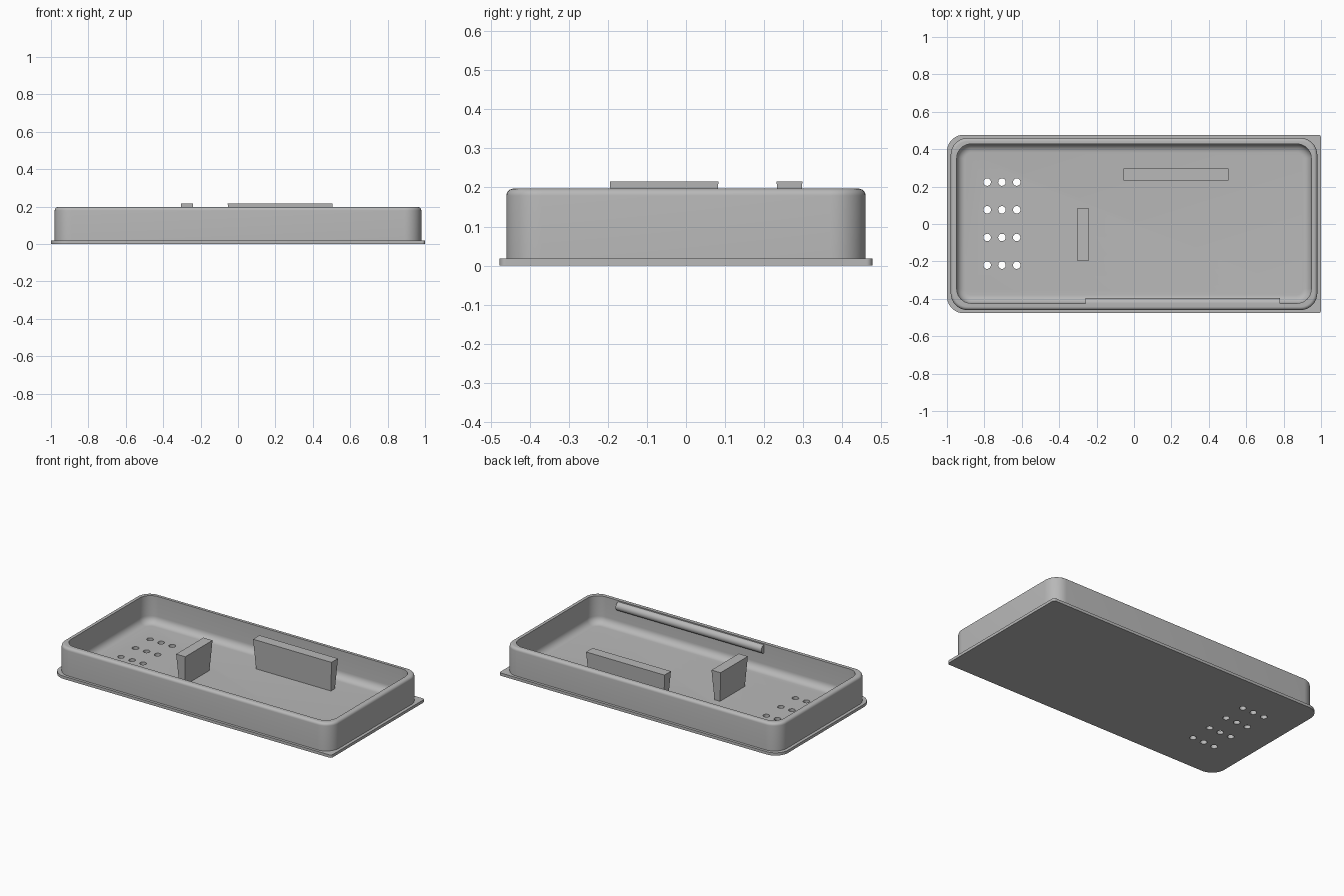
import bpy, bmesh, math

cube = bpy.data.objects.get("Cube")
if cube:
    bpy.data.objects.remove(cube, do_unlink=True)

grey = bpy.data.materials.new("plain grey")
grey.use_nodes = True
COLOUR = (0.48, 0.48, 0.48, 1)
grey.diffuse_color = COLOUR
grey.node_tree.nodes["Principled BSDF"].inputs["Base Color"].default_value = COLOUR


def finish(name, bm, smooth=True):
    bmesh.ops.recalc_face_normals(bm, faces=bm.faces)
    mesh = bpy.data.meshes.new(name)
    bm.to_mesh(mesh)
    bm.free()
    mesh.materials.append(grey)
    obj = bpy.data.objects.new(name, mesh)
    bpy.context.collection.objects.link(obj)
    if smooth:
        bpy.ops.object.select_all(action="DESELECT")
        obj.select_set(True)
        bpy.context.view_layer.objects.active = obj
        bpy.ops.object.shade_smooth_by_angle(angle=math.radians(35))
    return obj


def rounded_rect(x0, x1, y0, y1, r_left, r_right, steps=10):
    """Outline running counter-clockwise from the right back corner."""
    corners = [(x1, y1, -1, -1, r_right), (x0, y1, 1, -1, r_left),
               (x0, y0, 1, 1, r_left), (x1, y0, -1, 1, r_right)]
    pts = []
    for i, (x, y, sx, sy, r) in enumerate(corners):
        for k in range(steps + 1):
            a = math.pi / 2 * (i + k / steps)
            pts.append((x + sx * r + r * math.cos(a), y + sy * r + r * math.sin(a)))
    return pts


def loft(name, rings):
    """Skin a stack of (outline, height) rings and cap both ends."""
    bm = bmesh.new()
    loops = [[bm.verts.new((x, y, z)) for x, y in pts] for pts, z in rings]
    for a, b in zip(loops, loops[1:]):
        for i in range(len(a)):
            j = (i + 1) % len(a)
            bm.faces.new((a[i], a[j], b[j], b[i]))
    bm.faces.new(loops[0])
    bm.faces.new(loops[-1])
    return finish(name, bm)


# Base plate: wide corners on one end, tight on the other
plate_outline = rounded_rect(-1, 1, -0.477, 0.477, 0.09, 0.015)
base_plate = loft("base_plate", [(plate_outline, 0), (plate_outline, 0.018)])

# Tray: outer wall, rounded rim, inner wall, floor fillet
TOP, FLOOR, RIM, FILLET = 0.197, 0.022, 0.018, 0.045


def outer(inset):
    return rounded_rect(-0.98 + inset, 0.98 - inset, -0.46 + inset, 0.46 - inset,
                        0.09 - inset, 0.09 - inset)


def inner(inset):
    return rounded_rect(-0.948 + inset, 0.948 - inset, -0.424 + inset, 0.428 - inset,
                        0.078 - inset, 0.078 - inset)


rings = [(outer(0), 0.01)]
for k in range(7):
    a = math.pi / 2 * k / 6
    rings.append((outer(RIM * (1 - math.cos(a))), TOP - RIM + RIM * math.sin(a)))
rings.append((inner(0), TOP))
for k in range(9):
    a = math.pi / 2 * k / 8
    rings.append((inner(FILLET * (1 - math.cos(a))), FLOOR + FILLET * (1 - math.sin(a))))
tray = loft("tray", rings)

# Grid of vent holes cut through floor and plate
bm = bmesh.new()
for x in (-0.785, -0.706, -0.627):
    for row in range(4):
        made = bmesh.ops.create_cone(bm, cap_ends=True, segments=24,
                                     radius1=0.02, radius2=0.02, depth=0.2)
        bmesh.ops.translate(bm, verts=made["verts"], vec=(x, -0.22 + 0.148 * row, 0))
cutter = finish("vent_hole_cutter", bm, smooth=False)
cutter.hide_render = True
cutter.hide_viewport = True
cutter.display_type = "WIRE"
for obj in (base_plate, tray):
    cut = obj.modifiers.new("vent_holes", "BOOLEAN")
    cut.operation = "DIFFERENCE"
    cut.solver = "EXACT"
    cut.object = cutter


# Standing ribs, narrower towards the floor
def rib(name, x0, x1, y0, y1, taper=0.013):
    bm = bmesh.new()
    bmesh.ops.create_cube(bm, size=1)
    for v in bm.verts:
        low = v.co.z < 0
        shrink = taper if low else 0
        v.co.x = x0 + shrink if v.co.x < 0 else x1 - shrink
        v.co.y = y0 + shrink if v.co.y < 0 else y1 - shrink
        v.co.z = FLOOR - 0.002 if low else 0.215
    return finish(name, bm, smooth=False)


rib("cross_rib", -0.305, -0.24, -0.195, 0.083)
rib("long_rib", -0.055, 0.505, 0.232, 0.298)

# Rounded snap bar along the inside of the front wall
bm = bmesh.new()
bmesh.ops.create_cone(bm, cap_ends=True, segments=32, radius1=0.027, radius2=0.027, depth=1.04)
for v in bm.verts:
    x, y, z = v.co
    v.co = (0.26 + z, -0.423 + y, 0.163 + x)
finish("snap_bar", bm)
